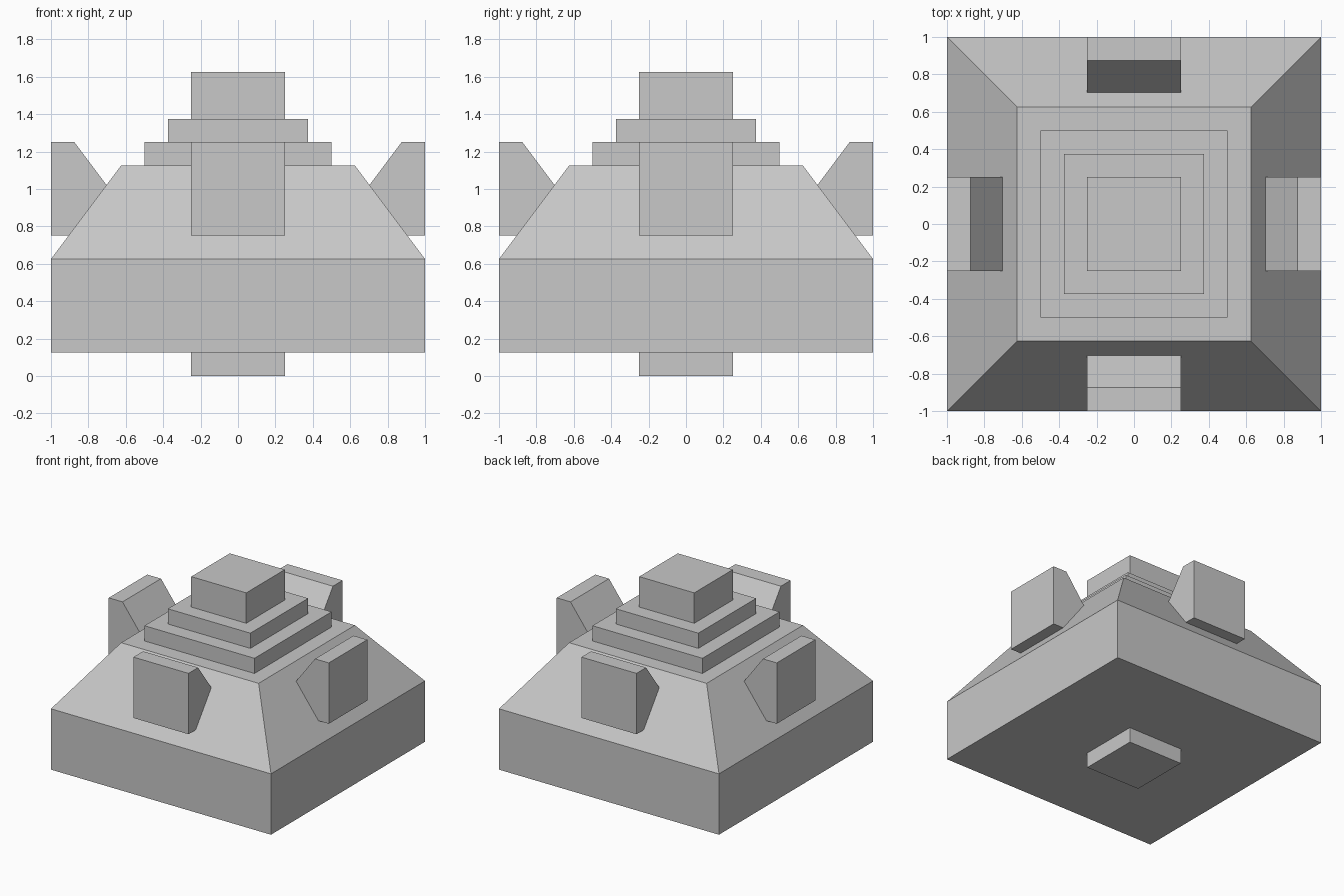
import bpy
import bmesh
from math import radians
from mathutils import Matrix

cube = bpy.data.objects.get("Cube")
if cube:
    bpy.data.objects.remove(cube, do_unlink=True)

grey = bpy.data.materials.new("plain grey")
grey.use_nodes = True
colour = (0.58, 0.58, 0.58, 1)
grey.diffuse_color = colour
grey.node_tree.nodes["Principled BSDF"].inputs["Base Color"].default_value = colour


def finish(name, bm):
    bmesh.ops.recalc_face_normals(bm, faces=bm.faces[:])
    mesh = bpy.data.meshes.new(name)
    bm.to_mesh(mesh)
    bm.free()
    mesh.materials.append(grey)
    obj = bpy.data.objects.new(name, mesh)
    bpy.context.collection.objects.link(obj)
    return obj


def square_block(name, half, z0, z1, top_half=None):
    """Square slab, tapering when top_half is given."""
    bm = bmesh.new()
    bmesh.ops.create_cube(bm, size=2)
    for v in bm.verts:
        is_top = v.co.z > 0
        h = top_half if is_top and top_half else half
        v.co = (v.co.x * h, v.co.y * h, z1 if is_top else z0)
    return finish(name, bm)


def wedge(name, profile, half_width, angle):
    """Profile of (outward, height) points extruded sideways, then turned."""
    bm = bmesh.new()
    face = bm.faces.new([bm.verts.new((-half_width, -d, z)) for d, z in profile])
    moved = bmesh.ops.extrude_face_region(bm, geom=[face])["geom"]
    bmesh.ops.translate(bm, vec=(2 * half_width, 0, 0),
                        verts=[g for g in moved if isinstance(g, bmesh.types.BMVert)])
    bmesh.ops.rotate(bm, verts=bm.verts[:], cent=(0, 0, 0),
                     matrix=Matrix.Rotation(radians(angle), 3, "Z"))
    return finish(name, bm)


# Central body, from the foot up to the cap
square_block("foot", 0.25, 0, 0.125)
square_block("base", 1, 0.125, 0.625)
square_block("sloped_roof", 1, 0.625, 1.125, 0.625)
square_block("lower_step", 0.5, 1.125, 1.25)
square_block("upper_step", 0.375, 1.25, 1.375)
square_block("cap", 0.25, 1.375, 1.625)

# Four identical dormers set into the sloping sides
dormer = [(1, 0.75), (1, 1.25), (0.875, 1.25), (0.5, 0.75)]
for i, side in enumerate(("front", "left", "back", "right")):
    wedge(side + "_dormer", dormer, 0.25, 90 * i)
